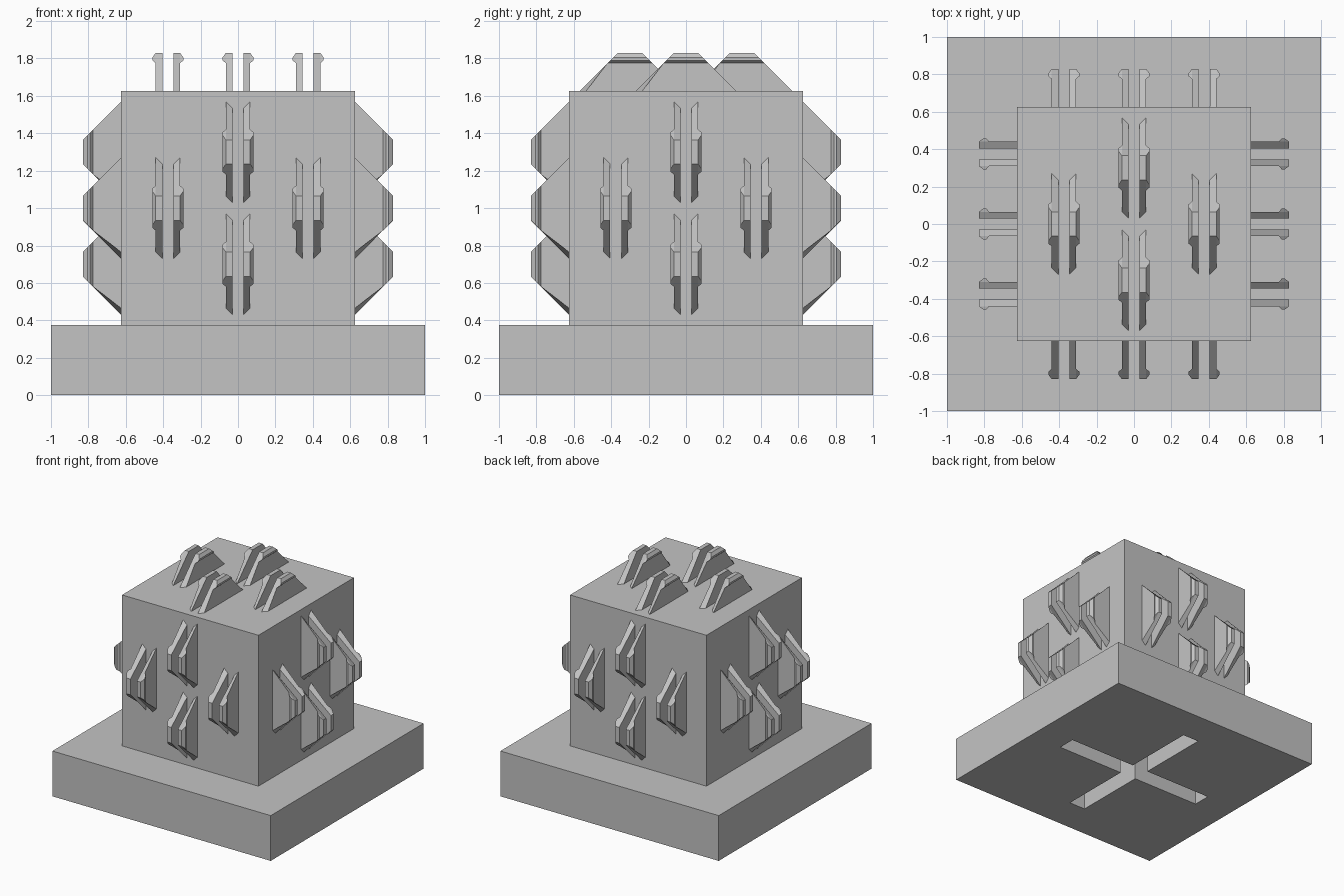
import bpy, bmesh
from math import pi
from mathutils import Matrix

if "Cube" in bpy.data.objects:
    bpy.data.objects.remove(bpy.data.objects["Cube"], do_unlink=True)

grey = bpy.data.materials.new("plain_grey")
grey.use_nodes = True
grey.diffuse_color = (0.55, 0.55, 0.55, 1)
grey.node_tree.nodes["Principled BSDF"].inputs["Base Color"].default_value = grey.diffuse_color


def add_object(name, bm):
    bmesh.ops.recalc_face_normals(bm, faces=bm.faces)
    mesh = bpy.data.meshes.new(name)
    bm.to_mesh(mesh)
    bm.free()
    mesh.materials.append(grey)
    obj = bpy.data.objects.new(name, mesh)
    bpy.context.collection.objects.link(obj)
    return obj


def box(name, size, z_mid):
    bm = bmesh.new()
    bmesh.ops.create_cube(bm, size=1)
    bmesh.ops.scale(bm, vec=size, verts=bm.verts)
    bmesh.ops.translate(bm, vec=(0, 0, z_mid), verts=bm.verts)
    return add_object(name, bm)


# Square base with a cross-shaped slot underneath
base = box("base", (2, 2, 0.375), 0.1875)
for size in ((1.4, 0.15, 0.5), (0.15, 1.4, 0.5)):
    cutter = box("slot_cutter", size, 0)
    cutter.hide_render = True
    cut = base.modifiers.new("slot", "BOOLEAN")
    cut.operation = "DIFFERENCE"
    cut.solver = "EXACT"
    cut.object = cutter
    bpy.context.view_layer.objects.active = base
    bpy.ops.object.modifier_apply(modifier=cut.name)
    bpy.data.objects.remove(cutter, do_unlink=True)

# Main block
HALF = 0.625
CENTRE = 1.0
box("block", (2 * HALF, 2 * HALF, 2 * HALF), CENTRE)

# Prong section: (distance from clip centre, height above the block face)
INNER, OUTER, LIP = 0.03, 0.065, 0.083
FOOT = 0.27
SKEW = 0.035
SECTION = [(INNER, 0), (INNER, 0.205), (OUTER, 0.205), (LIP, 0.18),
           (LIP, 0.165), (OUTER, 0.15), (OUTER, 0)]


def add_prong(bm, side):
    low, high = [], []
    for u, h in SECTION:
        reach = FOOT - h
        skew_low = SKEW if h == 0 and u == OUTER else 0
        skew_high = SKEW if h == 0 and u == INNER else 0
        low.append(bm.verts.new((side * u, skew_low - reach, h)))
        high.append(bm.verts.new((side * u, reach - skew_high, h)))
    count = len(SECTION)
    for i in range(count):
        j = (i + 1) % count
        bm.faces.new((low[i], low[j], high[j], high[i]))
    # End caps, split into the stem and the hooked lip
    for ring in (low, high):
        stem_top = [ring[i] for i in (0, 1, 2, 5)]
        bm.faces.new(stem_top[:1] + stem_top[1:3] + [ring[5], ring[6]])
        bm.faces.new(ring[2:6])


def add_clip(name, matrix):
    bm = bmesh.new()
    for side in (-1, 1):
        add_prong(bm, side)
    bmesh.ops.transform(bm, matrix=matrix, verts=bm.verts)
    add_object(name, bm)


# Four clips in a diamond on the top and on each side
upright = Matrix.Rotation(pi / 2, 4, "X")
faces = {"top": Matrix.Identity(4)}
for i, name in enumerate(("front", "left", "back", "right")):
    faces[name] = Matrix.Rotation(i * pi / 2, 4, "Z") @ upright

spots = {"upper": (0, 0.3), "lower": (0, -0.3), "near": (-0.375, 0), "far": (0.375, 0)}
for face, turn in faces.items():
    for spot, (u, v) in spots.items():
        place = (Matrix.Translation((0, 0, CENTRE)) @ turn
                 @ Matrix.Translation((u, v, HALF)))
        add_clip(f"{face}_{spot}_clip", place)
